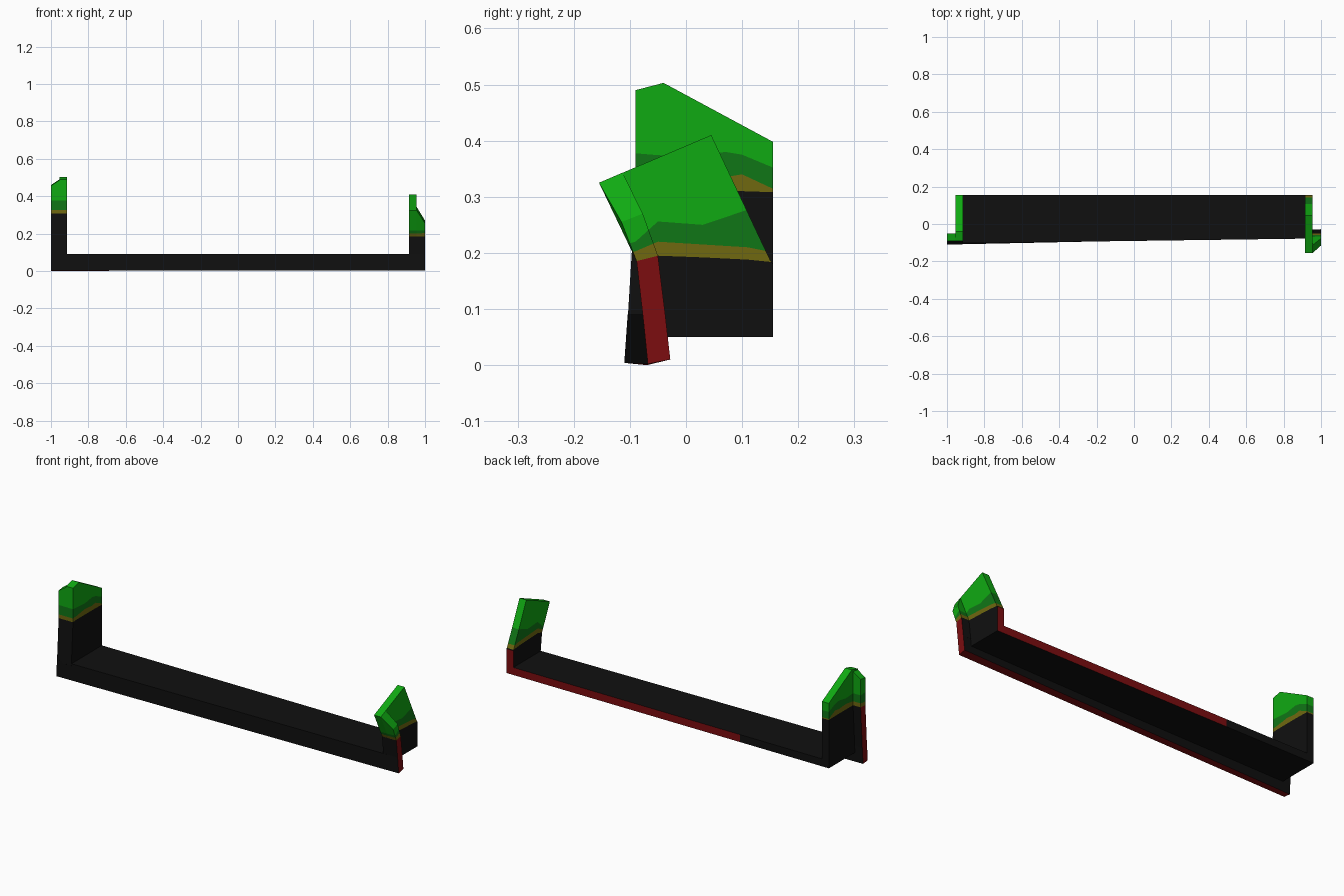
import bpy, bmesh
from mathutils import Vector

if "Cube" in bpy.data.objects:
    bpy.data.objects.remove(bpy.data.objects["Cube"])


def material(name, rgb):
    mat = bpy.data.materials.new(name)
    mat.use_nodes = True
    mat.diffuse_color = (*rgb, 1)
    mat.node_tree.nodes["Principled BSDF"].inputs["Base Color"].default_value = (*rgb, 1)
    return mat


BLACK, OLIVE, DARK, LIGHT, RED = range(5)
MATERIALS = [
    material("black", (.005, .005, .005)),
    material("olive", (.16, .14, .005)),
    material("dark_green", (.005, .18, .008)),
    material("bright_green", (.005, .4, .006)),
    material("dark_red", (.2, .004, .005)),
]

# Wavy paint lines: y, then the heights where olive, dark and bright green start
LEFT_WAVES = [(-.16, .18, .19, .2), (-.09, .185, .203, .22), (-.05, .195, .22, .256),
              (.03, .192, .215, .25), (.11, .188, .21, .277), (.16, .183, .2, .28)]
RIGHT_WAVES = [(-.12, .305, .325, .38), (-.06, .31, .33, .375), (.01, .31, .34, .37),
               (.07, .31, .335, .38), (.1, .31, .34, .375), (.16, .308, .312, .35)]


def cut(bm, faces, point, normal):
    geom = set(faces)
    for f in faces:
        geom.update(f.edges)
        geom.update(f.verts)
    bmesh.ops.bisect_plane(bm, geom=list(geom), dist=1e-5,
                           plane_co=Vector(point), plane_no=Vector(normal).normalized())


def paint_index(face, waves):
    c, n = face.calc_center_median(), face.normal
    color = BLACK
    for a, b in zip(waves, waves[1:]):
        if a[0] <= c.y <= b[0]:
            t = (c.y - a[0]) / (b[0] - a[0])
            color = sum(c.z > p + (q - p) * t for p, q in zip(a[1:], b[1:]))
    if color == BLACK:
        end_edge = abs(c.x) > .99 and abs(n.x) > .9
        back_edge = c.y > .15 and n.y > .9 and c.x > -.43
        under_edge = c.z < .02 and n.z < -.9
        if end_edge or back_edge or under_edge:
            color = RED
    return color


def loft(name, rings, waves=None, split_x=None):
    """Joins rings of equal length, caps the ends, then cuts and paints the bands."""
    bm = bmesh.new()
    loops = [[bm.verts.new(p) for p in ring] for ring in rings]
    for lo, hi in zip(loops, loops[1:]):
        for i in range(len(lo)):
            j = (i + 1) % len(lo)
            bm.faces.new((lo[i], lo[j], hi[j], hi[i]))
    bm.faces.new(loops[0][::-1])
    bm.faces.new(loops[-1])
    bmesh.ops.recalc_face_normals(bm, faces=bm.faces)
    if split_x is not None:
        cut(bm, list(bm.faces), (split_x, 0, 0), (1, 0, 0))
    if waves:
        for w in waves[1:-1]:
            cut(bm, list(bm.faces), (0, w[0], 0), (0, 1, 0))
        for a, b in zip(waves, waves[1:]):
            for k in range(1, 4):
                column = [f for f in bm.faces
                          if a[0] <= f.calc_center_median().y <= b[0]]
                if column:
                    cut(bm, column, (0, a[0], a[k]), (0, a[k] - b[k], b[0] - a[0]))
    bm.normal_update()
    for f in bm.faces:
        f.material_index = paint_index(f, waves or [])
    mesh = bpy.data.meshes.new(name)
    bm.to_mesh(mesh)
    bm.free()
    for mat in MATERIALS:
        mesh.materials.append(mat)
    obj = bpy.data.objects.new(name, mesh)
    bpy.context.collection.objects.link(obj)
    return obj


def prism(name, profile, x0, x1, **options):
    return loft(name, [[(x, y, z) for y, z in profile] for x in (x0, x1)], **options)


def flange(name, side, levels, waves):
    """Each level: front and back (y, z) beside the plate, then at the outer end."""
    rings = []
    for f0, b0, f1, b1 in levels:
        rings.append([(side * .955, *f0), (side, *f1), (side, *b1), (side * .955, *b0)])
    return loft(name, rings, waves)


def same(front, back):
    return front, back, front, back


# Skewed front board and the flat shelf behind it
right_end = [(-.11, .004), (-.07, 0), (-.064, .09), (-.104, .09)]
left_end = [(-.068, .002), (-.028, .01), (-.037, .09), (-.077, .09)]
loft("front_board", [[(-1, *p) for p in right_end], [(1, *p) for p in left_end]])
prism("shelf", [(-.067, .05), (.155, .05), (.155, .09), (-.067, .09)],
      -.916, .916, split_x=-.43)

# Left end plate, bent forward above its fold
prism("left_end_plate",
      [(-.155, .325), (.045, .41), (.15, .187), (.155, .18), (.155, .05),
       (-.04, .05), (-.076, .08), (-.088, .185)],
      .915, .955, waves=LEFT_WAVES)
flange("left_flange", 1,
       [same((-.076, .08), (-.037, .09)),
        same((-.088, .185), (-.05, .195)),
        ((-.155, .325), (-.113, .343), (-.115, .255), (-.077, .27))],
       LEFT_WAVES)

# Right end plate, upright and taller
prism("right_end_plate",
      [(-.09, .49), (-.04, .503), (.155, .398), (.155, .05),
       (-.065, .05), (-.104, .08), (-.09, .31)],
      -.955, -.915, waves=RIGHT_WAVES)
flange("right_flange", -1,
       [same((-.104, .08), (-.064, .085)),
        same((-.09, .31), (-.05, .31)),
        ((-.09, .485), (-.05, .49), (-.09, .455), (-.05, .46))],
       RIGHT_WAVES)
